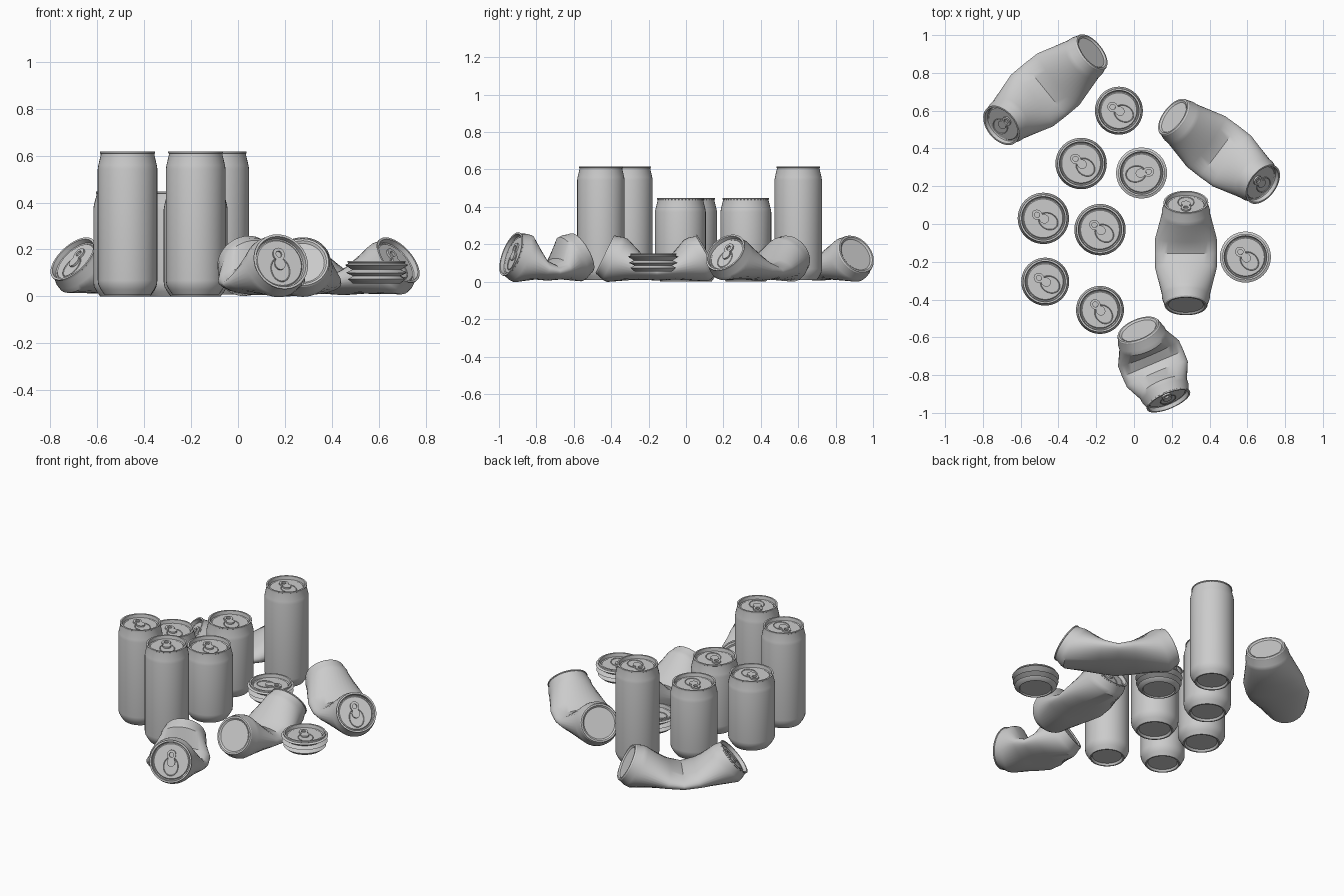
import bpy, bmesh
from math import sin, cos, pi, radians
from mathutils import Matrix, Vector

if "Cube" in bpy.data.objects:
    bpy.data.objects.remove(bpy.data.objects["Cube"])

SEG = 40


def make(name, rings, cap_start=False, cap_end=False):
    """Skin a list of rings (lists of points) into a mesh object."""
    bm = bmesh.new()
    loops = [[bm.verts.new(p) for p in ring] for ring in rings]
    for a, b in zip(loops, loops[1:]):
        n = len(a)
        for i in range(n):
            j = (i + 1) % n
            bm.faces.new((a[i], a[j], b[j], b[i]))
    if cap_start:
        bm.faces.new(loops[0][::-1])
    if cap_end:
        bm.faces.new(loops[-1])
    mesh = bpy.data.meshes.new(name)
    bm.to_mesh(mesh)
    bm.free()
    ob = bpy.data.objects.new(name, mesh)
    bpy.context.collection.objects.link(ob)
    return ob


def circle(r, z, m, sx=1, y0=0.0, sy=1):
    return [m @ Vector((r * sx * cos(2 * pi * i / SEG),
                        y0 + r * sy * sin(2 * pi * i / SEG), z)) for i in range(SEG)]


def lathe(name, profile, m, **caps):
    return make(name, [circle(r, z, m) for r, z in profile], **caps)


def lid(name, r, m):
    """Rolled rim, recessed panel, opening outline and pull tab; z=0 is the rim."""
    lathe(name + "_lid", [(r - .002, -.010), (r + .003, -.007), (r + .003, -.001), (r, 0),
                          (r - .007, -.001), (r - .010, -.022), (r - .015, -.025),
                          (r - .020, -.020)], m, cap_end=True)
    # raised outline around the opening
    make(name + "_opening", [circle(rr, z, m, .8, -.03, 1)
                             for rr, z in ((.056, -.021), (.053, -.017), (.049, -.021))])
    # tab with finger hole
    ring = [(1, -.021), (1, -.011), (.5, -.011), (.5, -.021)]
    make(name + "_tab", [circle(.026 * k, z, m, 1, .038, 1.1) for k, z in ring])
    make(name + "_tab_nose", [circle(.024 * k, z, m, 1, -.005, 1.1)
                              for k, z in ((1, -.021), (1, -.011))], cap_end=True)


def upright(name, x, y, r, z0, z1, turn):
    base = Matrix.Translation((x, y, 0))
    n = r * .9
    lathe(name + "_body", [(r * .66, z0 + .012), (r * .72, z0), (r * .78, z0), (r * .9, z0 + .022),
                           (r * .98, z0 + .042), (r, z0 + .06), (r, z1 - .075), (r * .98, z1 - .058),
                           (n, z1 - .015), (n, z1 - .008)], base, cap_start=True)
    lid(name, n, Matrix.Translation((x, y, z1)) @ Matrix.Rotation(radians(turn), 4, 'Z'))


def flattened(name, x, y, turn):
    base = Matrix.Translation((x, y, 0))
    lathe(name + "_body", [(.09, .062), (.094, .055), (.102, .056), (.122, .074), (.100, .087),
                           (.131, .101), (.104, .114), (.135, .134), (.121, .140), (.120, .148)],
          base, cap_start=True)
    lid(name, .12, Matrix.Translation((x, y, .152)) @ Matrix.Rotation(radians(turn), 4, 'Z'))


def bent(name, x, y, heading, length, r, width, tilt_top, tilt_base, peak=.25):
    """Can on its side, crushed flat in the middle with both ends lifted."""
    world = Matrix.Translation((x, y, 0)) @ Matrix.Rotation(radians(heading), 4, 'Z')
    n = r * .9

    def ring(c, v, w):
        return [world @ (c + Vector((0, w * cos(a), 0)) + v * sin(a))
                for a in (2 * pi * i / SEG for i in range(SEG))]

    def pinch(ub, zb, ut, zt, w):
        b, t = Vector((ub, 0, zb)), Vector((ut, 0, zt))
        return ring((b + t) / 2, (t - b) / 2, w)

    ends = []
    for s, tilt in ((-1, tilt_base), (1, tilt_top)):
        t = radians(tilt)
        norm = Vector((s * cos(t), 0, sin(t)))
        up = Vector((-s * sin(t), 0, cos(t)))
        low = Vector((s * length / 2, 0, peak - 2 * n * cos(t)))
        c = low + up * n
        rings = [ring(c - norm * d, up * k, k)
                 for d, k in ((.008, n), (.015, n), (.05, r * .99), (.075, r))]
        side = up.cross(norm)
        m = Matrix((side, up, norm)).transposed().to_4x4()
        m.translation = c
        ends.append((rings, world @ m))
    k = length * .15
    middle = [pinch(-k, .012, -k * .6, .125, width), pinch(0, .006, 0, .10, width * 1.01),
              pinch(k, .012, k * .6, .125, width)]
    make(name + "_body", ends[0][0] + middle + ends[1][0][::-1])
    lathe(name + "_base", [(n, -.008), (n * .96, 0), (n * .88, 0), (n * .8, -.008)],
          ends[0][1], cap_end=True)
    lid(name, n, ends[1][1])


# upright tall and short cans
for i, (x, y, a) in enumerate([(-.08, .60, 60), (-.47, -.305, 60), (-.18, -.455, 40)]):
    upright(f"tall_can_{i}", x, y, .127, .008, .617, a)
for i, (x, y, a) in enumerate([(-.28, .32, 50), (-.48, .03, 60), (-.18, -.03, 50)]):
    upright(f"short_can_{i}", x, y, .136, 0, .447, a)

# cans stamped flat
flattened("flat_can_0", .04, .27, -80)
flattened("flat_can_1", .59, -.175, 45)

# cans lying bent
bent("bent_can_0", -.47, .71, 219, .75, .128, .176, 40, 28)
bent("bent_can_1", .45, .385, -37, .72, .128, .168, 36, 28)
bent("bent_can_2", .275, -.155, 90, .66, .128, .163, 30, 26)
bent("bent_can_3", .1, -.74, -67, .51, .134, .175, 20, 28, .262)

# consistent normals and smooth shading with sharp edges
for ob in bpy.context.scene.objects:
    bm = bmesh.new()
    bm.from_mesh(ob.data)
    bmesh.ops.recalc_face_normals(bm, faces=bm.faces)
    bm.to_mesh(ob.data)
    bm.free()
    ob.select_set(True)
    bpy.context.view_layer.objects.active = ob
bpy.ops.object.shade_smooth_by_angle(angle=radians(35))
